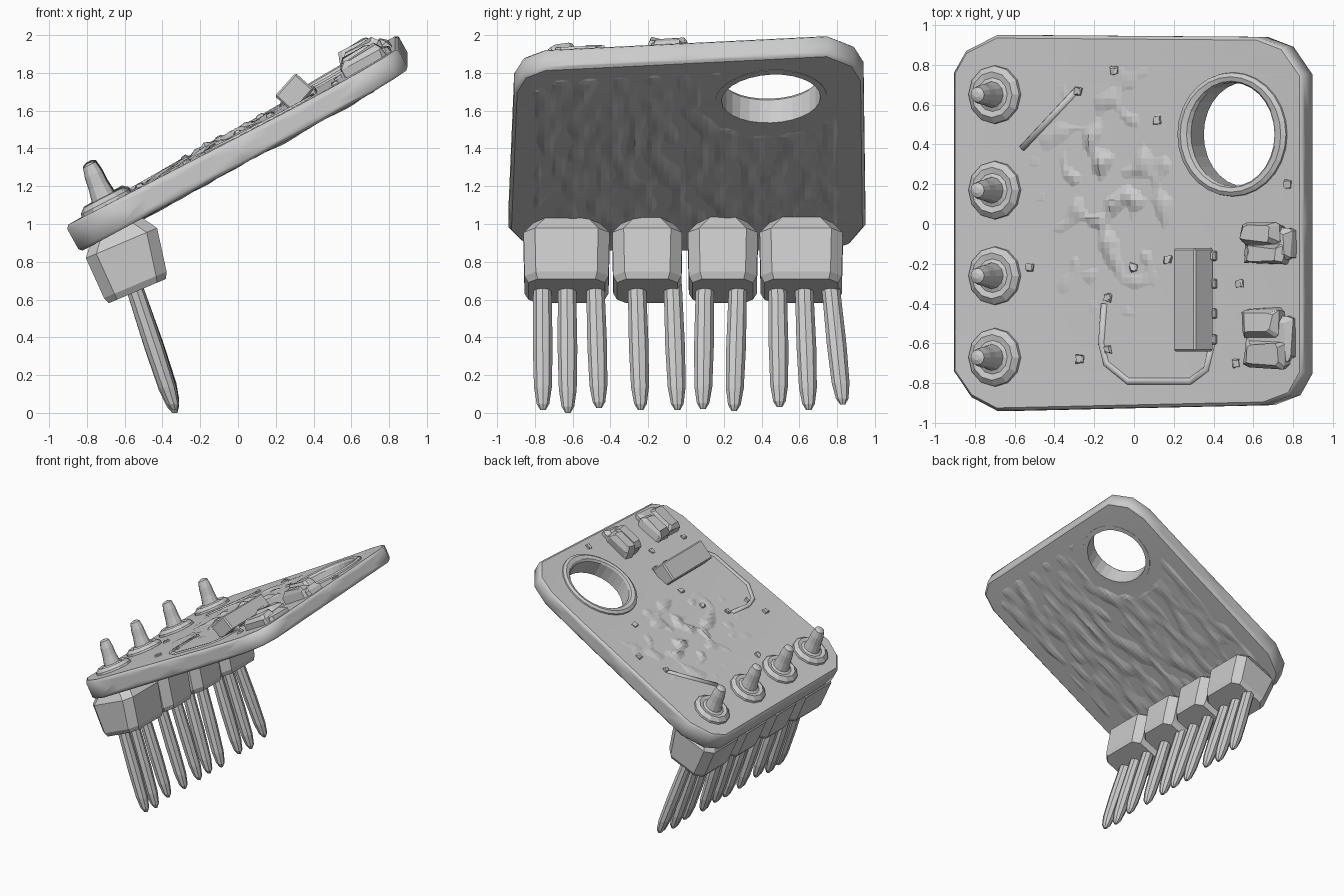
import bpy, bmesh, math, random
from mathutils import Vector, Matrix, noise

if "Cube" in bpy.data.objects:
    bpy.data.objects.remove(bpy.data.objects["Cube"])

random.seed(4)
ANG = math.radians(29)
C, S = math.cos(ANG), math.sin(ANG)
T = 0.07                      # half thickness of the board
HOLE = (0.603, 0.45)


def place(p):
    """Board space (along, across, normal) to world, with slight taper and warp."""
    u, v, n = p
    n *= 1 - 0.12 * u
    warp = 0.045 * v / 0.9 * (u + 1) / 2 + 0.022 * max(0, u) ** 3
    return Vector((u * C - n * S, v, 1.405 + u * S + n * C + warp))


def on_top(x):
    return (x + T * S) / C


def finish(name, bm, warp=True, split=0):
    bmesh.ops.remove_doubles(bm, verts=bm.verts, dist=1e-5)
    for _ in range(split):    # shorten long edges so the part follows the warp
        bmesh.ops.triangulate(bm, faces=bm.faces)
        long = [e for e in bm.edges if e.calc_length() > .2]
        bmesh.ops.subdivide_edges(bm, edges=long, cuts=1)
    if warp:
        for v in bm.verts:
            v.co = place(v.co)
    bmesh.ops.recalc_face_normals(bm, faces=bm.faces)
    me = bpy.data.meshes.new(name)
    bm.to_mesh(me)
    bm.free()
    ob = bpy.data.objects.new(name, me)
    bpy.context.collection.objects.link(ob)
    return ob


def loft(name, rings, closed=False, warp=True):
    """Skin a list of equal point rings; cap the ends or close the loop."""
    bm = bmesh.new()
    vs = [[bm.verts.new(p) for p in r] for r in rings]
    k = len(vs[0])
    pairs = list(zip(vs, vs[1:])) + ([(vs[-1], vs[0])] if closed else [])
    for a, b in pairs:
        for i in range(k):
            j = (i + 1) % k
            bm.faces.new((a[i], a[j], b[j], b[i]))
    if not closed:
        bm.faces.new(vs[0])
        bm.faces.new(vs[-1])
    return finish(name, bm, warp)


def circle(x, y, z, r, k, flat=1):
    return [(x + r * flat * math.cos(2 * math.pi * i / k), y + r * math.sin(2 * math.pi * i / k), z)
            for i in range(k)]


def from_curve(name, splines, dim, cyclic, split=0, **settings):
    cu = bpy.data.curves.new(name + "_path", 'CURVE')
    cu.dimensions = dim
    for pts in splines:
        sp = cu.splines.new('POLY')
        sp.points.add(len(pts) - 1)
        for q, p in zip(sp.points, pts):
            q.co = (*p, 1)
        sp.use_cyclic_u = cyclic
    for key, val in settings.items():
        setattr(cu, key, val)
    tmp = bpy.data.objects.new(name + "_tmp", cu)
    bpy.context.collection.objects.link(tmp)
    dg = bpy.context.evaluated_depsgraph_get()
    me = bpy.data.meshes.new_from_object(tmp.evaluated_get(dg))
    bm = bmesh.new()
    bm.from_mesh(me)
    bpy.data.objects.remove(tmp)
    bpy.data.meshes.remove(me)
    return finish(name, bm, split=split)


# Board: rounded plate with a round hole
outline = [(-1, .76), (-.93, .87), (-.75, .95), (.74, .94), (.89, .89), (1, .75),
           (1, -.75), (.93, -.86), (.78, -.91), (-.75, -.94), (-.9, -.87), (-1, -.74)]
from_curve("board", [[(u, v, 0) for u, v in outline], circle(*HOLE, 0, .268, 28, .95)], '2D', True,
           split=4, fill_mode='BOTH', extrude=T - .016, bevel_depth=.016, bevel_resolution=0,
           offset=-.016)

# Sleeve lining the hole, with a raised collar on top
loft("hole_collar", [circle(*HOLE, n, r, 28, k) for r, n, k in
     [(.315, T - .02, 1), (.31, T + .012, 1), (.29, T + .025, .99), (.268, T + .018, .95),
      (.26, T, .92), (.262, -T - .003, .92), (.295, -T - .002, .95)]], closed=True)


# Uneven skins over both faces, sunk into the board at their borders
def skin(name, side, height):
    bm = bmesh.new()
    bmesh.ops.create_grid(bm, x_segments=64, y_segments=64, size=.96)
    gone = []
    for f in bm.faces:
        c = f.calc_center_median()
        if ((c.xy - Vector(HOLE)).length < .31 or abs(c.x) > .92 or abs(c.y) > .85
                or abs(c.x) + abs(c.y) > 1.64):
            gone.append(f)
    bmesh.ops.delete(bm, geom=gone, context='FACES')
    for p in bm.verts:
        u, v, _ = p.co
        r = (p.co.xy - Vector(HOLE)).length
        f = min(.91 - abs(u), .84 - abs(v), 1.61 - abs(u) - abs(v), r - .34) / .05
        f = max(0, min(1, f))
        p.co.z = side * (T - .012 * (1 - f) + f * height(u, v))
    finish(name, bm)


skin("underside_ripples", -1,
     lambda u, v: .003 + .016 * noise.noise((u * 5 + v * 3, v * 15 - u * 2, .37)))
skin("top_roughness", 1,
     lambda u, v: -.004 + .06 * max(0, noise.noise((u * 10, v * 10, .37)))
     * math.exp(-((u + .08) / .35) ** 2 - ((v - .2) / .5) ** 2))

# Solder pads with tapered pin stubs
for i, y in enumerate((.65, .17, -.26, -.67)):
    u = on_top(-.695)
    prof = [(.15, -.02), (.145, .015), (.115, .038), (.085, .032), (.066, .04),
            (.055, .1), (.05, .16), (.038, .21), (.015, .22)]
    loft(f"solder_pad_{i}", [circle(u + .12 * max(n, 0), y, T + n, r, 12) for r, n in prof])

# Header blocks: chamfered, tapering downward
A = Vector((.92, 0, .39))
Y = Vector((0, 1, 0))


def octagon(c, a, b, ch):
    pts = [(-a, -b + ch), (-a + ch, -b), (a - ch, -b), (a, -b + ch),
           (a, b - ch), (a - ch, b), (-a + ch, b), (-a, b - ch)]
    return [c + A * s + Y * t for s, t in pts]


for i, (y0, y1) in enumerate(((-.86, -.405), (-.39, -.02), (.01, .38), (.39, .83))):
    b, m = (y1 - y0) / 2, (y0 + y1) / 2
    low = Vector((-.533, m, .645))
    up = Vector((-.31, 0, .94))
    loft(f"header_block_{i}", [octagon(low, .165, b - .025, .05),
                               octagon(low + up * .035, .18, b - .005, .06),
                               octagon(low + up * .27, .205, b, .06),
                               octagon(low + up * .36, .14, b - .06, .06)], warp=False)

# Long header pins
pins = [(-.76, -.757, .015), (-.63, -.625, .0), (-.48, -.46, .025), (-.26, -.24, .015),
        (-.07, -.045, .015), (.10, .09, .02), (.275, .255, .01), (.485, .495, .03),
        (.625, .65, .015), (.765, .83, .045)]
for i, (ya, yb, z) in enumerate(pins):
    a, b = Vector((-.555, ya, .68)), Vector((-.335, yb, z))
    loft(f"header_pin_{i}", [circle(*a.lerp(b, t), r, 9) for t, r in
         [(0, .049), (.5, .053), (.82, .048), (.95, .034), (1, .014)]], warp=False)

# Tilted chip with small legs on its high side
bm = bmesh.new()
bmesh.ops.create_cube(bm, size=1, matrix=Matrix.Translation((.298, -.38, 1.695))
                      @ Matrix.Rotation(math.radians(-48), 4, 'Y') @ Matrix.Diagonal((.165, .52, .13, 1)))
bmesh.ops.bevel(bm, geom=bm.edges[:], offset=.01, segments=1, affect='EDGES')
finish("chip", bm, warp=False)


def lump(name, u, v, su, sv, h, jit=.0):
    """Small block on the board with a narrower, uneven top."""
    rings = []
    for k, n in ((1, -.02), (.98, h * .6), (.72, h)):
        rings.append([(u + su * k * a + random.uniform(-jit, jit),
                       v + sv * k * b + random.uniform(-jit, jit),
                       T + n + random.uniform(-jit, jit))
                      for a, b in ((-.5, -.4), (-.4, -.5), (.4, -.5), (.5, -.4),
                                   (.5, .4), (.4, .5), (-.4, .5), (-.5, .4))])
    loft(name, rings)


for i, y in enumerate((-.16, -.3, -.45, -.58)):
    lump(f"chip_leg_{i}", on_top(.385), y, .07, .05, .035)

# Two rough components near the high edge
for i, (y, w, h) in enumerate(((-.1, .2, .115), (-.575, .3, .095))):
    lump(f"component_body_{i}", on_top(.69), y, .27, w * .8, h * .6, .008)
    lump(f"component_side_a_{i}", on_top(.66), y + w * .26, .22, w * .46, h, .012)
    lump(f"component_side_b_{i}", on_top(.68), y - w * .26, .24, w * .46, h * .9, .012)

# Raised traces
trace = [(-.15, -.4), (-.165, -.6), (-.14, -.7), (-.03, -.79), (.28, -.79), (.36, -.73), (.39, -.6)]
scratch = [(-.56, .38), (-.42, .53), (-.29, .67)]
from_curve("surface_traces", [[(on_top(x), y, T - .009) for x, y in t] for t in (trace, scratch)],
           '3D', False, bevel_depth=.022, bevel_resolution=1, use_fill_caps=True)

# Tiny specks on the top face
for i, (x, y) in enumerate(((-.28, .67), (-.1, .77), (.12, .52), (.77, .2), (0, -.22), (.17, -.18), (-.13, -.37),
                            (-.13, -.63), (.53, -.3), (.51, -.7), (-.52, -.22), (-.27, -.68))):
    lump(f"speck_{i}", on_top(x), y, .04, .04, .014, .006)
